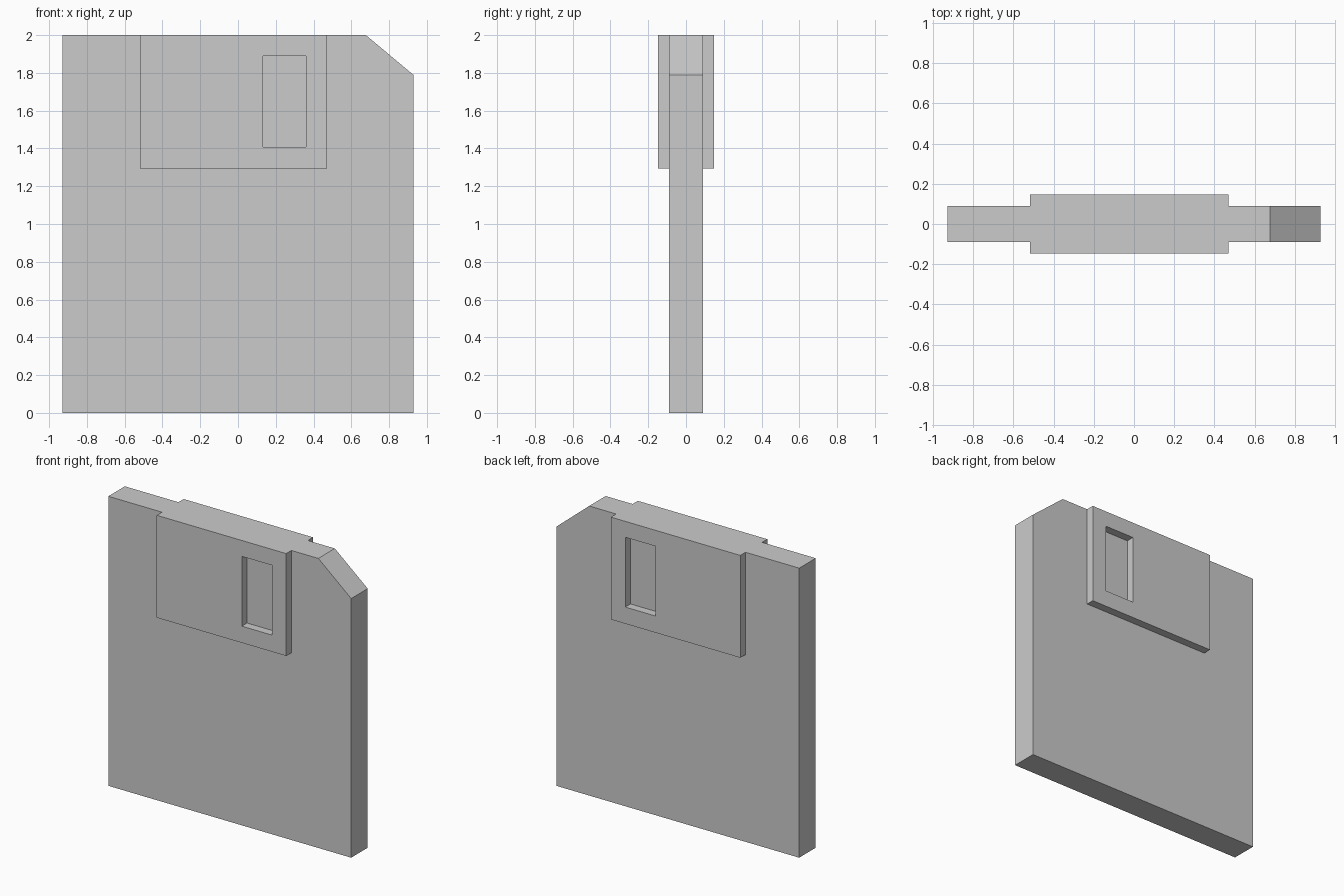
import bpy, bmesh

if "Cube" in bpy.data.objects:
    bpy.data.objects.remove(bpy.data.objects["Cube"])

BODY_Y = 0.09      # half thickness of the case
SHUTTER_Y = 0.147  # half thickness over the sliding shutter


def prism(name, profile, y0, y1):
    """Extrude an (x, z) outline along y."""
    bm = bmesh.new()
    face = bm.faces.new([bm.verts.new((x, y0, z)) for x, z in profile])
    ext = bmesh.ops.extrude_face_region(bm, geom=[face])
    verts = [g for g in ext["geom"] if isinstance(g, bmesh.types.BMVert)]
    bmesh.ops.translate(bm, verts=verts, vec=(0, y1 - y0, 0))
    bmesh.ops.recalc_face_normals(bm, faces=bm.faces)
    mesh = bpy.data.meshes.new(name)
    bm.to_mesh(mesh)
    bm.free()
    obj = bpy.data.objects.new(name, mesh)
    bpy.context.collection.objects.link(obj)
    return obj


def rect(x0, x1, z0, z1):
    return [(x0, z0), (x1, z0), (x1, z1), (x0, z1)]


def combine(target, tool, operation):
    """Apply a boolean to the target and discard the tool."""
    mod = target.modifiers.new(operation.lower(), 'BOOLEAN')
    mod.operation = operation
    mod.solver = 'EXACT'
    mod.object = tool
    bpy.context.view_layer.objects.active = target
    bpy.ops.object.modifier_apply(modifier=mod.name)
    bpy.data.objects.remove(tool, do_unlink=True)


# Flat case with one clipped top corner
disk = prism("disk_case", [(-0.928, 0), (0.928, 0), (0.928, 1.79),
                           (0.677, 2), (-0.928, 2)], -BODY_Y, BODY_Y)

# Shutter wrapping both sides, flush with the top edge
shutter = prism("shutter", rect(-0.518, 0.471, 1.293, 2), -SHUTTER_Y, SHUTTER_Y)
combine(disk, shutter, 'UNION')

# Window recess on the front and back, down to the case surface
for side in (-1, 1):
    window = prism("window_cutter", rect(0.132, 0.361, 1.408, 1.89),
                   side * BODY_Y, side * 0.3)
    window.hide_render = True
    combine(disk, window, 'DIFFERENCE')
